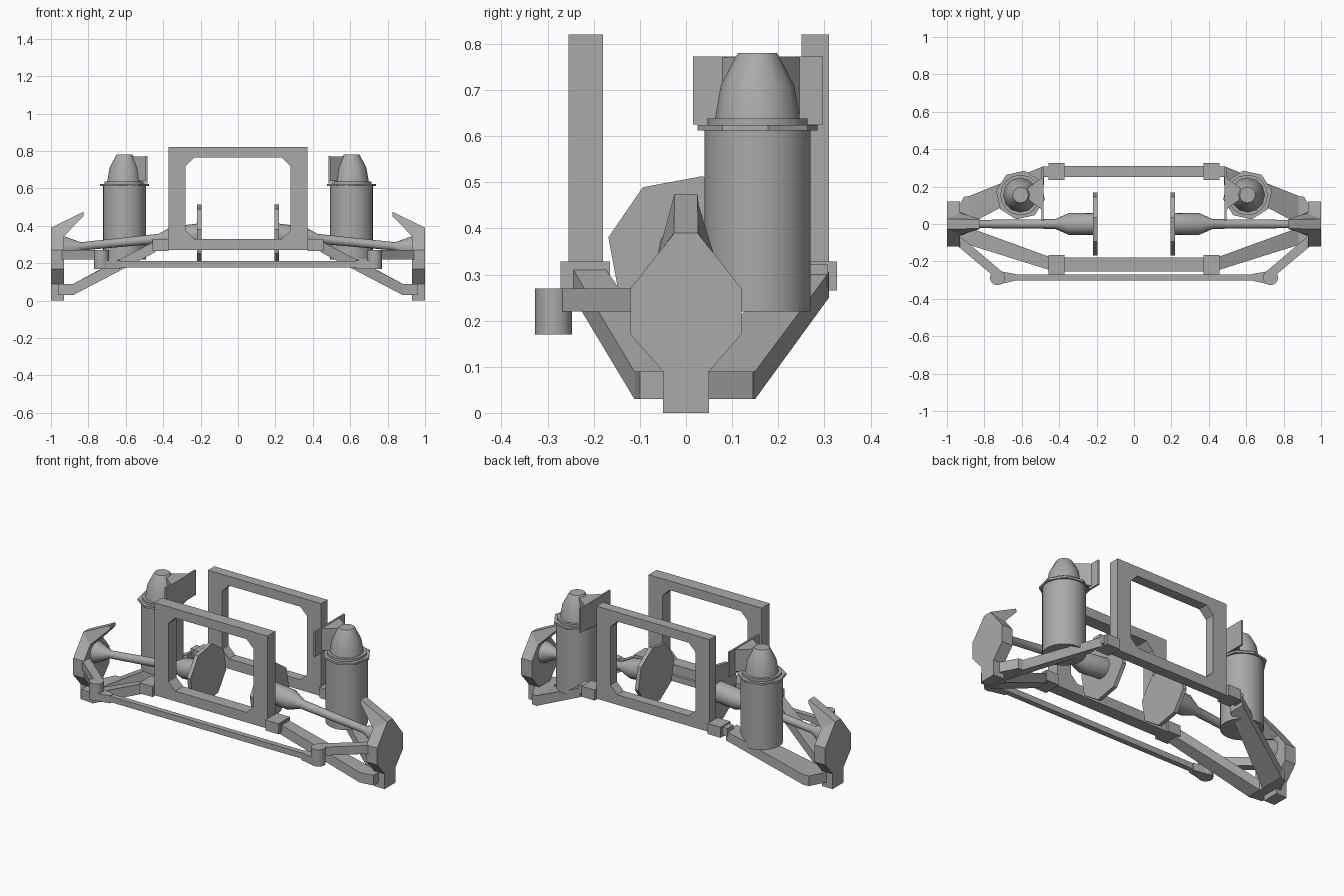
import bpy, bmesh, math
from mathutils import Vector

cube = bpy.data.objects.get("Cube")
if cube:
    bpy.data.objects.remove(cube, do_unlink=True)

steel = bpy.data.materials.new("grey_steel")
steel.use_nodes = True
GREY = (0.4, 0.4, 0.4, 1)
steel.diffuse_color = GREY
steel.node_tree.nodes["Principled BSDF"].inputs["Base Color"].default_value = GREY


def finish(name, bm, mirror=True, smooth=False):
    bmesh.ops.recalc_face_normals(bm, faces=bm.faces)
    mesh = bpy.data.meshes.new(name)
    bm.to_mesh(mesh)
    bm.free()
    mesh.materials.append(steel)
    obj = bpy.data.objects.new(name, mesh)
    bpy.context.collection.objects.link(obj)
    if smooth:
        bpy.ops.object.select_all(action="DESELECT")
        obj.select_set(True)
        bpy.context.view_layer.objects.active = obj
        bpy.ops.object.shade_smooth_by_angle(angle=math.radians(35))
    if mirror:
        mod = obj.modifiers.new("Mirror", "MIRROR")
        mod.use_mirror_merge = False
    return obj


def loft(name, sections, mirror=True, smooth=False):
    """Skin a list of equal-length closed sections and cap both ends."""
    bm = bmesh.new()
    rings = [[bm.verts.new(p) for p in s] for s in sections]
    n = len(rings[0])
    for a, b in zip(rings, rings[1:]):
        for i in range(n):
            j = (i + 1) % n
            bm.faces.new((a[i], a[j], b[j], b[i]))
    bm.faces.new(rings[0])
    bm.faces.new(rings[-1])
    return finish(name, bm, mirror, smooth)


def prism(name, pts, axis, lo, hi, mirror=True):
    """Extrude a 2D outline along x, y or z."""
    def place(p, d):
        q = list(p)
        q.insert("xyz".index(axis), d)
        return q
    return loft(name, [[place(p, d) for p in pts] for d in (lo, hi)], mirror)


def box(name, x0, x1, y0, y1, z0, z1, mirror=True):
    return prism(name, [(x0, y0), (x1, y0), (x1, y1), (x0, y1)], "z", z0, z1, mirror)


def turned(name, start, end, profile, sides=16, turn=0, smooth=True, mirror=True):
    """Round part along start-end; profile is (fraction, radius)."""
    start, end = Vector(start), Vector(end)
    q = (end - start).to_track_quat("Z", "Y")
    sections = []
    for t, r in profile:
        angles = [math.radians(turn) + math.tau * i / sides for i in range(sides)]
        sections.append([start.lerp(end, t) + q @ Vector((r * math.cos(a), r * math.sin(a), 0))
                         for a in angles])
    return loft(name, sections, mirror, smooth)


def arm(name, inner, outer, z_in, z_out):
    """Sloping bar; inner and outer are plan-view edges."""
    def section(edge, z):
        (a, b) = edge
        return [(*a, z[0]), (*b, z[0]), (*b, z[1]), (*a, z[1])]
    return loft(name, [section(inner, z_in), section(outer, z_out)])


# Upright frames with a chamfered window
def frame(name, y0, y1):
    bm = bmesh.new()
    x, xi, z0, z1, c = 0.372, 0.28, 0.33, 0.765, 0.045
    outer = [(-x, 0.27), (x, 0.27), (x, 0.82), (-x, 0.82)]
    window = [(-xi + c, z0), (xi - c, z0), (xi, z0 + c), (xi, z1 - c),
              (xi - c, z1), (-xi + c, z1), (-xi, z1 - c), (-xi, z0 + c)]
    edges = []
    for loop in (outer, window):
        vs = [bm.verts.new((px, y0, pz)) for px, pz in loop]
        edges += [bm.edges.new((vs[i - 1], vs[i])) for i in range(len(vs))]
    bmesh.ops.triangle_fill(bm, edges=edges, use_beauty=True)
    ext = bmesh.ops.extrude_face_region(bm, geom=bm.faces[:], use_keep_orig=True)
    moved = [g for g in ext["geom"] if isinstance(g, bmesh.types.BMVert)]
    bmesh.ops.translate(bm, verts=moved, vec=(0, y1 - y0, 0))
    finish(name, bm, mirror=False)


frame("front_frame", -0.255, -0.18)
frame("rear_frame", 0.25, 0.31)

# Pivot rails and blocks under the frames
box("front_pivot_rail", -0.46, 0.46, -0.25, -0.18, 0.272, 0.322, mirror=False)
box("rear_pivot_rail", -0.49, 0.49, 0.252, 0.308, 0.272, 0.322, mirror=False)
box("front_pivot_block", 0.372, 0.457, -0.272, -0.165, 0.265, 0.328)
box("rear_pivot_block", 0.372, 0.457, 0.235, 0.327, 0.265, 0.328)

# Lower suspension arms meeting at the outer joint
arm("front_lower_arm", ((0.44, -0.25), (0.44, -0.18)), ((0.88, -0.112), (0.88, -0.02)),
    (0.26, 0.32), (0.03, 0.09))
arm("rear_lower_arm", ((0.48, 0.31), (0.48, 0.21)), ((0.88, 0.15), (0.88, 0)),
    (0.25, 0.305), (0.03, 0.09))
prism("lower_arm_joint", [(0.875, -0.112), (0.96, -0.1), (0.96, 0.05), (0.91, 0.145), (0.875, 0.15)],
      "z", 0.03, 0.09)

# Wheel hub plate and its angled top arm
half = [(0.05, 0), (0.05, 0.09), (0.12, 0.17), (0.12, 0.27), (0.025, 0.39)]
prism("hub", half + [(-y, z) for y, z in reversed(half)], "x", 0.93, 1.0)
loft("hub_top_arm", [
    [(1.0, -0.026, 0.39), (1.0, 0.026, 0.39), (0.93, 0.06, 0.345), (0.93, -0.06, 0.345)],
    [(0.825, -0.025, 0.475), (0.825, 0.025, 0.475), (0.825, 0.027, 0.452), (0.825, -0.027, 0.452)]])

# Steering arm, ball end and tie rod
prism("steering_arm", [(0.72, -0.305), (0.94, -0.12), (0.94, -0.06), (0.9, -0.09), (0.70, -0.26)],
      "z", 0.22, 0.27)
turned("steering_ball_end", (0.73, -0.287, 0.17), (0.73, -0.287, 0.27), [(0, 0.04), (1, 0.04)])
prism("tie_rod_end", [(0.63, -0.302), (0.73, -0.325), (0.73, -0.25), (0.63, -0.268)], "z", 0.17, 0.215)
box("tie_rod", -0.64, 0.64, -0.302, -0.27, 0.178, 0.212, mirror=False)

# Drive shaft with flared ends, and inner flange
turned("drive_shaft", (0.94, 0, 0.28), (0.21, 0, 0.352),
       [(0, 0.062), (0.03, 0.06), (0.14, 0.022), (0.71, 0.026), (0.81, 0.058), (1, 0.06)])
flange = [(0.172 * math.cos(a), 0.345 + 0.172 * math.sin(a))
          for a in (math.radians(78 + 45 * i) for i in range(8))]
prism("inner_flange", flange, "x", 0.195, 0.218)

# Shock absorber: body, collars and domed cap
SX, SY = 0.607, 0.155


def shock(name, z0, z1, profile, **kw):
    turned(name, (SX, SY, z0), (SX, SY, z1), profile, **kw)


shock("shock_body", 0.22, 0.615, [(0, 0.115), (1, 0.115)], sides=24)
shock("shock_lower_collar", 0.612, 0.624, [(0, 0.132), (1, 0.132)], sides=8, turn=10, smooth=False)
shock("shock_upper_collar", 0.624, 0.638, [(0, 0.108), (1, 0.108)], sides=16)
shock("shock_cap", 0.638, 0.78, [(0, 0.092), (0.5, 0.08), (0.95, 0.047), (1, 0.042)], sides=12)

# Shock mounting bracket
box("shock_bracket_plate", 0.485, 0.495, 0.015, 0.297, 0.625, 0.773)
prism("shock_bracket_web", [(0.49, 0.075), (0.49, 0.25), (0.59, 0.175), (0.59, 0.15)], "z", 0.64, 0.77)
